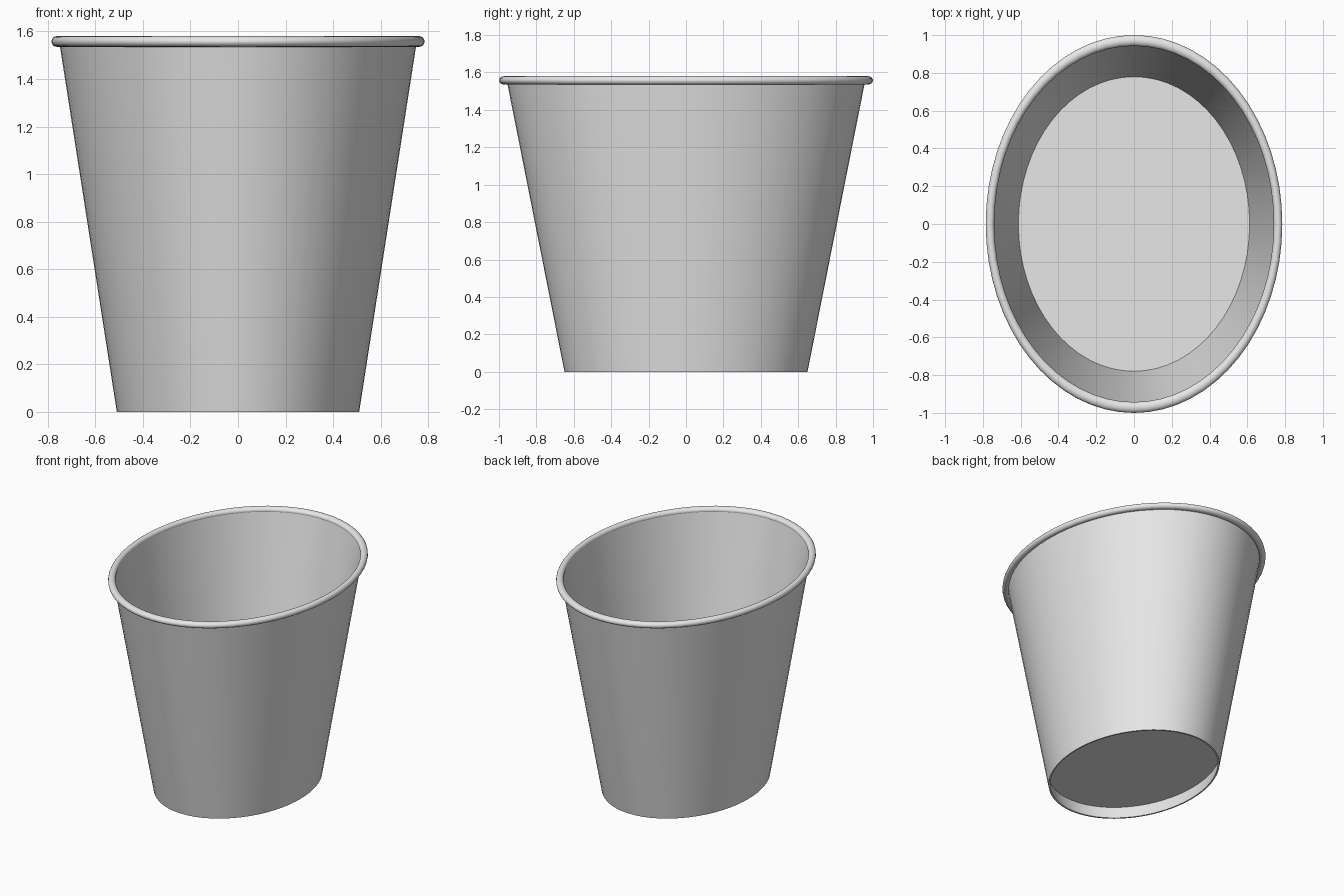
import bpy
import bmesh
import math

cube = bpy.data.objects.get("Cube")
if cube:
    bpy.data.objects.remove(cube, do_unlink=True)

SEGMENTS = 64
STRETCH = 1.274          # oval: depth relative to width
BASE_R, TOP_R = 0.51, 0.752
WALL_TOP = 1.555
THICK = 0.01

grey = bpy.data.materials.new("light grey")
grey.use_nodes = True
grey.diffuse_color = (0.8, 0.8, 0.8, 1)
grey.node_tree.nodes["Principled BSDF"].inputs["Base Color"].default_value = (0.8, 0.8, 0.8, 1)


def wall_radius(z):
    return BASE_R + (TOP_R - BASE_R) * z / WALL_TOP


def lathe(name, profile, caps=False):
    """Spin a closed (radius, z) profile into an oval ring, or cap its ends."""
    bm = bmesh.new()
    rings = []
    for r, z in profile:
        ring = []
        for i in range(SEGMENTS):
            a = math.tau * i / SEGMENTS
            ring.append(bm.verts.new((r * math.cos(a), r * STRETCH * math.sin(a), z)))
        rings.append(ring)
    pairs = list(zip(rings, rings[1:]))
    if caps:
        bm.faces.new(rings[0])
        bm.faces.new(rings[-1])
    else:
        pairs.append((rings[-1], rings[0]))
    for low, high in pairs:
        for i in range(SEGMENTS):
            j = (i + 1) % SEGMENTS
            bm.faces.new((low[i], low[j], high[j], high[i]))
    bmesh.ops.recalc_face_normals(bm, faces=bm.faces)
    mesh = bpy.data.meshes.new(name)
    bm.to_mesh(mesh)
    bm.free()
    mesh.materials.append(grey)
    obj = bpy.data.objects.new(name, mesh)
    bpy.context.collection.objects.link(obj)
    bpy.ops.object.select_all(action='DESELECT')
    obj.select_set(True)
    bpy.context.view_layer.objects.active = obj
    bpy.ops.object.shade_smooth_by_angle(angle=math.radians(35))
    return obj


# Thin tapered wall, open at both ends
lathe("wall", [(BASE_R, 0), (TOP_R, WALL_TOP),
               (TOP_R - THICK, WALL_TOP), (BASE_R - THICK, 0)])

# Rolled lip around the opening
TUBE = 0.0225
lathe("rolled_rim", [(0.7625 + TUBE * math.cos(math.tau * k / 16),
                      1.558 + TUBE * math.sin(math.tau * k / 16)) for k in range(16)])

# Raised inner floor over a recessed underside
INSET = THICK * 0.6
lathe("floor", [(wall_radius(z) - INSET, z) for z in (0.09, 0.72)], caps=True)
